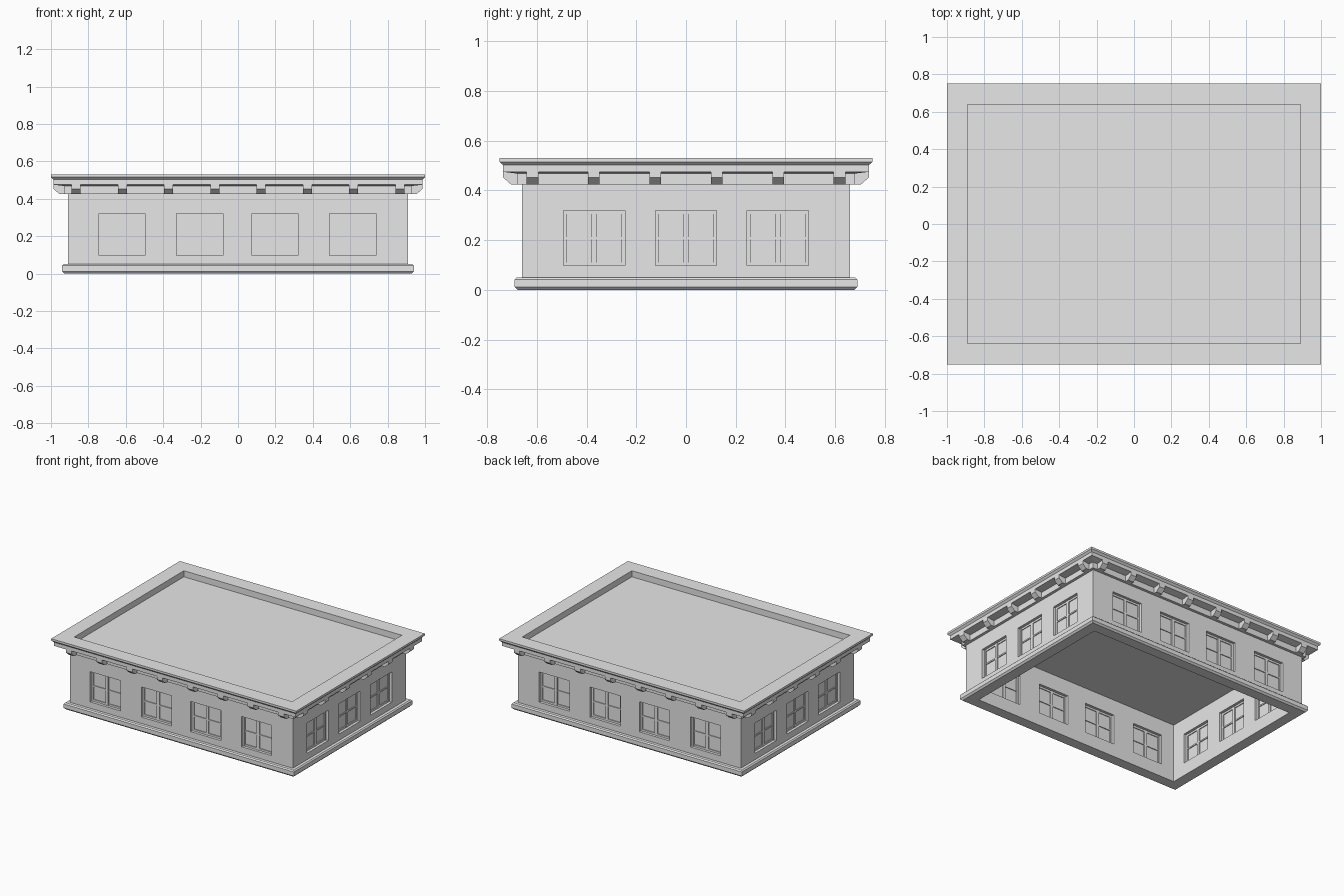
import bpy
import bmesh
from mathutils import Matrix, Vector

cube = bpy.data.objects.get("Cube")
if cube:
    bpy.data.objects.remove(cube, do_unlink=True)

HALF_X, HALF_Y = 0.91, 0.66      # outer wall faces
WALL = 0.06                      # wall thickness
WIN_W, WIN_LOW, WIN_TOP = 0.247, 0.097, 0.32
FRONT_WINDOWS = (-0.621, -0.204, 0.198, 0.613)
SIDE_WINDOWS = (-0.37, 0, 0.37)

stone = bpy.data.materials.new("light_grey_stone")
stone.use_nodes = True
stone.diffuse_color = (0.8, 0.8, 0.8, 1)
stone.node_tree.nodes["Principled BSDF"].inputs["Base Color"].default_value = (0.8, 0.8, 0.8, 1)


def finish(bm, name):
    bmesh.ops.recalc_face_normals(bm, faces=bm.faces)
    mesh = bpy.data.meshes.new(name)
    bm.to_mesh(mesh)
    bm.free()
    mesh.materials.append(stone)
    obj = bpy.data.objects.new(name, mesh)
    bpy.context.collection.objects.link(obj)
    return obj


def add_box(bm, low, high, place=Matrix()):
    low, high = Vector(low), Vector(high)
    scale = Matrix.Diagonal((*(high - low), 1))
    bmesh.ops.create_cube(bm, size=1, matrix=place @ Matrix.Translation((low + high) / 2) @ scale)


def ring(name, profile):
    """Sweep a closed (offset from wall, height) profile round the plan."""
    bm = bmesh.new()
    loops = []
    for sx, sy in ((-1, -1), (1, -1), (1, 1), (-1, 1)):
        loops.append([bm.verts.new((sx * (HALF_X + o), sy * (HALF_Y + o), z)) for o, z in profile])
    n = len(profile)
    for i in range(4):
        a, b = loops[i], loops[(i + 1) % 4]
        for j in range(n):
            k = (j + 1) % n
            bm.faces.new((a[j], b[j], b[k], a[k]))
    return finish(bm, name)


def side(angle_axis, along):
    """Local frame on a wall: x along the wall, -y outward, origin on its face."""
    x, y = angle_axis
    out = Vector((x, y, 0))
    right = Vector((-y, x, 0))
    origin = Vector((x * HALF_X, y * HALF_Y, 0)) + right * along
    m = Matrix((right, -out, (0, 0, 1))).transposed().to_4x4()
    return Matrix.Translation(origin) @ m


def places(long_steps, short_steps):
    for s in (-1, 1):
        for a in long_steps:
            yield side((0, s), -s * a)
        for a in short_steps:
            yield side((s, 0), s * a)


# Walls with window openings
walls = ring("walls", [(0, 0.04), (0, 0.46), (-WALL, 0.46), (-WALL, 0.04)])
bm = bmesh.new()
for m in places(FRONT_WINDOWS, SIDE_WINDOWS):
    add_box(bm, (-WIN_W / 2, -0.05, WIN_LOW), (WIN_W / 2, WALL + 0.05, WIN_TOP), m)
cutter = finish(bm, "window_cutter")
cutter.hide_render = True
cut = walls.modifiers.new("openings", "BOOLEAN")
cut.operation = "DIFFERENCE"
cut.solver = "EXACT"
cut.object = cutter
bpy.context.view_layer.objects.active = walls
bpy.ops.object.modifier_apply(modifier=cut.name)
bpy.data.objects.remove(cutter, do_unlink=True)

# Base moulding
ring("base_moulding", [(-WALL, 0), (0.018, 0), (0.03, 0.012), (0.03, 0.042),
                       (0.022, 0.05), (0, 0.05), (-WALL, 0.05)])

# Cornice with raised roof rim
ring("cornice", [(-0.02, 0.53), (0.09, 0.53), (0.09, 0.515), (0.076, 0.502),
                 (0.076, 0.475), (0.02, 0.468), (0.02, 0.425), (-0.02, 0.425)])

# Sunken roof slab
bm = bmesh.new()
add_box(bm, (-HALF_X + 0.015, -HALF_Y + 0.015, 0.435), (HALF_X - 0.015, HALF_Y - 0.015, 0.485))
finish(bm, "roof_deck")

# Brackets under the cornice
bracket_profile = [(0, 0.425), (-0.045, 0.425), (-0.076, 0.452), (-0.076, 0.478), (0, 0.478)]
long_steps = [(i - 3.5) * 0.2475 for i in range(8)]
short_steps = [(i - 2.5) * 0.2475 for i in range(6)]
bm = bmesh.new()
for m in places(long_steps, short_steps):
    ends = [[bm.verts.new(m @ Vector((x, y, z))) for y, z in bracket_profile] for x in (-0.024, 0.024)]
    bm.faces.new(ends[0])
    bm.faces.new(ends[1])
    for j in range(len(bracket_profile)):
        bm.faces.new((ends[0][j - 1], ends[0][j], ends[1][j], ends[1][j - 1]))
finish(bm, "cornice_brackets")

# Windows: thin pane, surrounding frame and glazing bars
panes, frames = bmesh.new(), bmesh.new()
w, mid = WIN_W / 2, (WIN_LOW + WIN_TOP) / 2
edge, near, far = 0.014, 0.018, 0.042
for m in places(FRONT_WINDOWS, SIDE_WINDOWS):
    add_box(panes, (-w, 0.026, WIN_LOW), (w, 0.034, WIN_TOP), m)
    for x0, x1 in ((-w, -w + edge), (-0.011, 0.011), (w - edge, w)):
        add_box(frames, (x0, near, WIN_LOW), (x1, far, WIN_TOP), m)
    for z0, z1 in ((WIN_LOW, WIN_LOW + edge), (mid - 0.005, mid + 0.005), (WIN_TOP - edge, WIN_TOP)):
        add_box(frames, (-w, near + 0.002, z0), (w, far - 0.002, z1), m)
finish(panes, "window_panes")
finish(frames, "window_frames")
